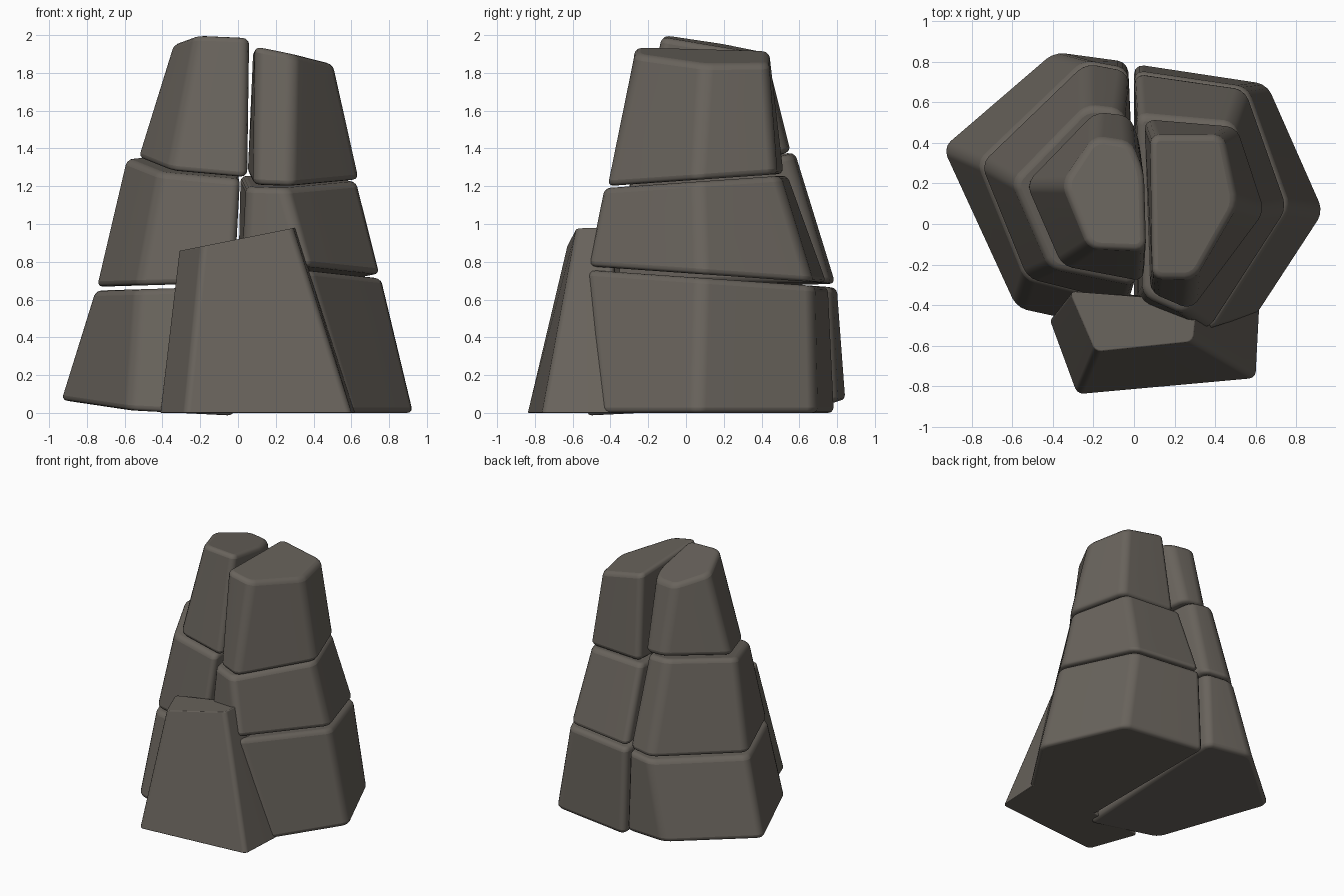
import bpy
import bmesh

default_cube = bpy.data.objects.get("Cube")
if default_cube:
    bpy.data.objects.remove(default_cube, do_unlink=True)

# One stone colour
stone = bpy.data.materials.new("warm_grey_stone")
stone.use_nodes = True
stone.diffuse_color = (0.14, 0.125, 0.107, 1)
stone.node_tree.nodes["Principled BSDF"].inputs["Base Color"].default_value = stone.diffuse_color


def place(outline, plane, scale=1.0, shift=0.0, drop=0.0):
    """Lay a plan outline on the sloped plane z = a + b*x + c*y."""
    a, b, c = plane
    ring = []
    for x, y in outline:
        x, y = x * scale + shift, y * scale
        ring.append((x, y, a + b * x + c * y - drop))
    return ring


def build_block(name, lower, upper, soften=0.05, rim=0.03):
    """Loft two rings into a worn block with soft corners and rounded rims."""
    bm = bmesh.new()
    low = [bm.verts.new(p) for p in lower]
    high = [bm.verts.new(p) for p in upper]
    bm.faces.new(list(reversed(low)))
    bm.faces.new(high)
    count = len(low)
    for i in range(count):
        j = (i + 1) % count
        bm.faces.new((low[i], low[j], high[j], high[i]))
    corners = [bm.edges.get((low[i], high[i])) for i in range(count)]
    bmesh.ops.bevel(bm, geom=corners, offset=soften, offset_type='OFFSET',
                    segments=3, profile=0.5, affect='EDGES')
    bmesh.ops.recalc_face_normals(bm, faces=bm.faces)
    mesh = bpy.data.meshes.new(name)
    bm.to_mesh(mesh)
    bm.free()
    mesh.materials.append(stone)
    block = bpy.data.objects.new(name, mesh)
    bpy.context.collection.objects.link(block)

    bevel = block.modifiers.new("rounded_rims", 'BEVEL')
    bevel.width = rim
    bevel.segments = 3
    bevel.limit_method = 'ANGLE'
    bevel.angle_limit = 0.7
    bpy.ops.object.select_all(action='DESELECT')
    block.select_set(True)
    bpy.context.view_layer.objects.active = block
    bpy.ops.object.shade_smooth_by_angle(angle=1.0)
    normals = block.modifiers.new("even_shading", 'WEIGHTED_NORMAL')
    normals.keep_sharp = True
    return block


# Plan outlines and seam planes of each half, listed from the peak down
halves = {
    "right": {
        "peak": [(0.06, -0.13), (0.05, 0.25), (-0.01, 0.4),
                 (-0.2, 0.43), (-0.35, 0.2), (-0.22, -0.12)],
        "peak_plane": (1.97, -0.05, -0.17),
        "upper": [(0.05, -0.29), (0.03, 0.4), (-0.02, 0.54),
                  (-0.19, 0.56), (-0.54, 0.2), (-0.36, -0.21)],
        "upper_plane": (1.29, -0.06, 0.15),
        "middle": [(-0.02, -0.4), (-0.02, 0.6), (-0.03, 0.76),
                   (-0.24, 0.8), (-0.76, 0.3), (-0.53, -0.27)],
        "middle_plane": (0.69, 0.03, 0),
        "ground": [(-0.02, -0.54), (-0.02, 0.6), (-0.03, 0.8),
                   (-0.4, 0.85), (-0.95, 0.38), (-0.58, -0.42)],
        "ground_plane": (0.01, -0.04, 0.05),
    },
    "left": {
        "peak": [(0.09, -0.27), (0.3, -0.27), (0.51, 0.1),
                 (0.44, 0.44), (0.08, 0.44)],
        "peak_plane": (1.95, -0.2, -0.03),
        "upper": [(0.08, -0.34), (0.28, -0.43), (0.65, 0.06),
                  (0.51, 0.48), (0.05, 0.52)],
        "upper_plane": (1.23, 0, 0.07),
        "middle": [(0.02, -0.39), (0.37, -0.53), (0.76, 0.08),
                   (0.55, 0.67), (0, 0.75)],
        "middle_plane": (0.74, 0, -0.07),
        "ground": [(0, -0.5), (0.6, -0.46), (0.94, 0.06),
                   (0.66, 0.69), (0, 0.79)],
        "ground_plane": (0, 0, 0),
    },
}

# Three stacked courses, each split into two halves
for side, h in halves.items():
    build_block(side + "_upper_block",
                place(h["upper"], h["upper_plane"]),
                place(h["peak"], h["peak_plane"]))
    build_block(side + "_middle_block",
                place(h["middle"], h["middle_plane"]),
                place(h["upper"], h["upper_plane"], 1.04, -0.04, 0.01))
    build_block(side + "_base_block",
                place(h["ground"], h["ground_plane"]),
                place(h["middle"], h["middle_plane"], 1.01, 0, 0.02))

# Leaning slab at the front
build_block("front_slab",
            place([(-0.28, -0.84), (0.6, -0.76), (0.62, -0.38), (-0.42, -0.46)], (0, 0, 0)),
            place([(-0.19, -0.63), (0.29, -0.58), (0.31, -0.38), (-0.32, -0.33)], (0.92, 0.2, 0)),
            soften=0.03)
